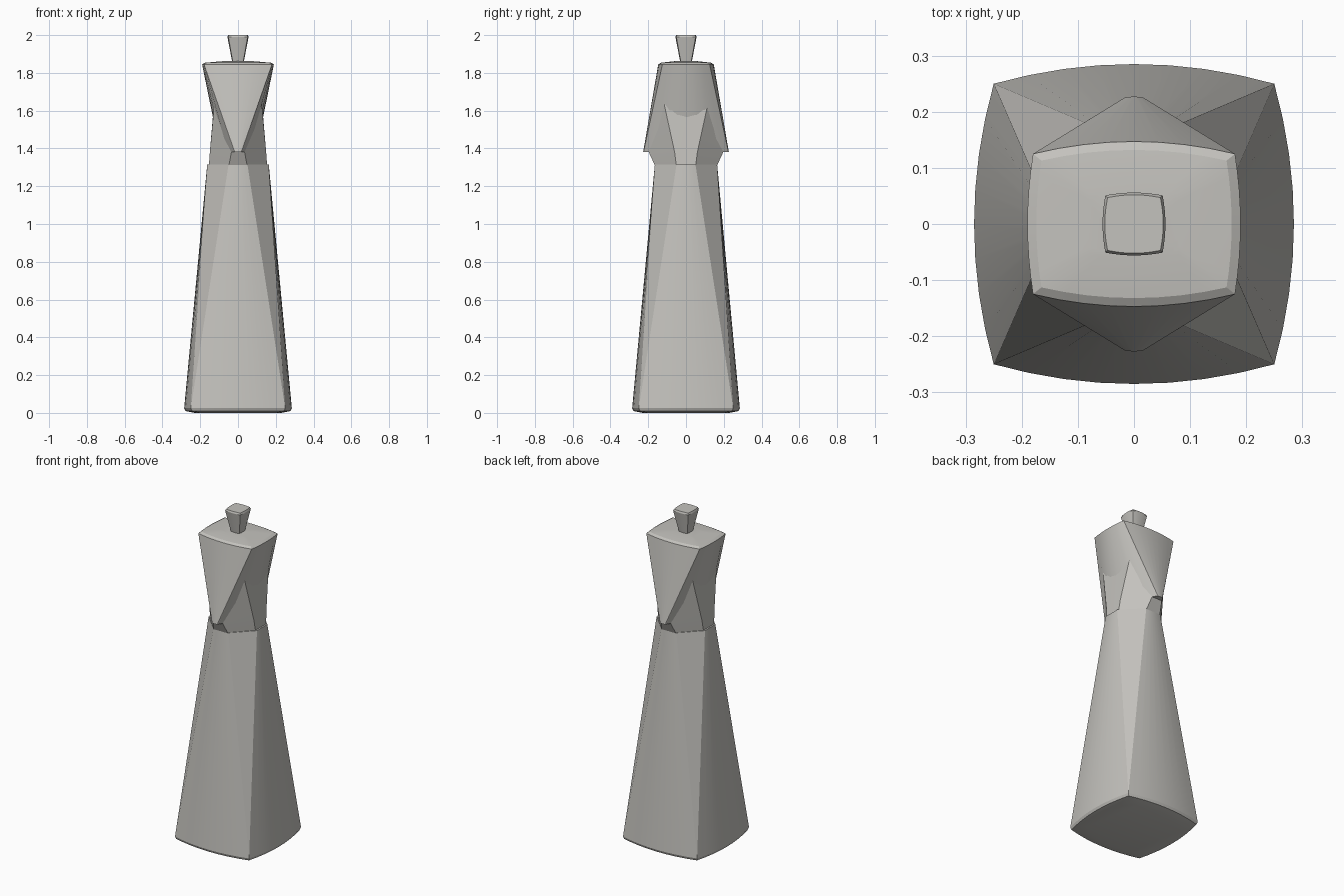
import bpy, bmesh, math

if "Cube" in bpy.data.objects:
    bpy.data.objects.remove(bpy.data.objects["Cube"])

N = 8  # segments along each bowed side

stone = bpy.data.materials.new("warm grey")
stone.diffuse_color = (0.55, 0.54, 0.51, 1)
stone.use_nodes = True
stone.node_tree.nodes["Principled BSDF"].inputs["Base Color"].default_value = stone.diffuse_color


def ring(fx, fy, fm, sx, sy, sm, z):
    """Four bowed sides: front/back end at (+-fx, fy) bowing to fm,
    left/right end at (sx, +-sy) bowing to sm."""
    pts = []
    steps = [-1 + 2 * i / N for i in range(N + 1)]
    front = [(t * fx, -(fy + (fm - fy) * (1 - t * t))) for t in steps]
    right = [(sx + (sm - sx) * (1 - t * t), t * sy) for t in steps]
    pts += front + right
    pts += [(-x, -y) for x, y in front] + [(-x, -y) for x, y in right]
    return [(x, y, z) for x, y in pts]


def square(c, m, z):
    return ring(c, c, m, c, c, m, z)


def loft(name, rings):
    bm = bmesh.new()
    loops = [[bm.verts.new(p) for p in r] for r in rings]
    n = len(loops[0])
    for a, b in zip(loops, loops[1:]):
        for i in range(n):
            j = (i + 1) % n
            bm.faces.new((a[i], a[j], b[j], b[i]))
    bm.faces.new(list(reversed(loops[0])))
    bm.faces.new(loops[-1])
    bmesh.ops.remove_doubles(bm, verts=bm.verts, dist=0.0004)
    bmesh.ops.recalc_face_normals(bm, faces=bm.faces)
    me = bpy.data.meshes.new(name)
    bm.to_mesh(me)
    bm.free()
    me.materials.append(stone)
    ob = bpy.data.objects.new(name, me)
    bpy.context.collection.objects.link(ob)
    bpy.ops.object.select_all(action='DESELECT')
    ob.select_set(True)
    bpy.context.view_layer.objects.active = ob
    bpy.ops.object.shade_smooth_by_angle(angle=math.radians(20))
    return ob


# tapering lower body: bowed square base rising to an octagon
loft("lower_body", [
    square(0.20, 0.23, 0.0),
    square(0.245, 0.278, 0.01),
    square(0.25, 0.285, 0.025),
    ring(0.05, 0.165, 0.165, 0.163, 0.05, 0.163, 1.315),
])

# waist: octagon closing to a rectangle inside the head
loft("waist", [
    ring(0.05, 0.16, 0.16, 0.155, 0.05, 0.155, 1.30),
    ring(0.035, 0.197, 0.197, 0.149, 0.06, 0.149, 1.38),
    ring(0.12, 0.13, 0.132, 0.12, 0.13, 0.122, 1.70),
])

# head: pointed lens below opening to a bowed rectangle on top
loft("head", [
    ring(0.017, 0.225, 0.227, 0.02, 0.222, 0.095, 1.38),
    ring(0.18, 0.125, 0.147, 0.18, 0.125, 0.19, 1.845),
    ring(0.165, 0.113, 0.132, 0.165, 0.113, 0.174, 1.854),
    ring(0.08, 0.055, 0.06, 0.08, 0.055, 0.08, 1.862),
])

# top knob
loft("knob", [
    square(0.026, 0.029, 1.85),
    square(0.051, 0.056, 1.99),
    square(0.047, 0.052, 2.0),
])
